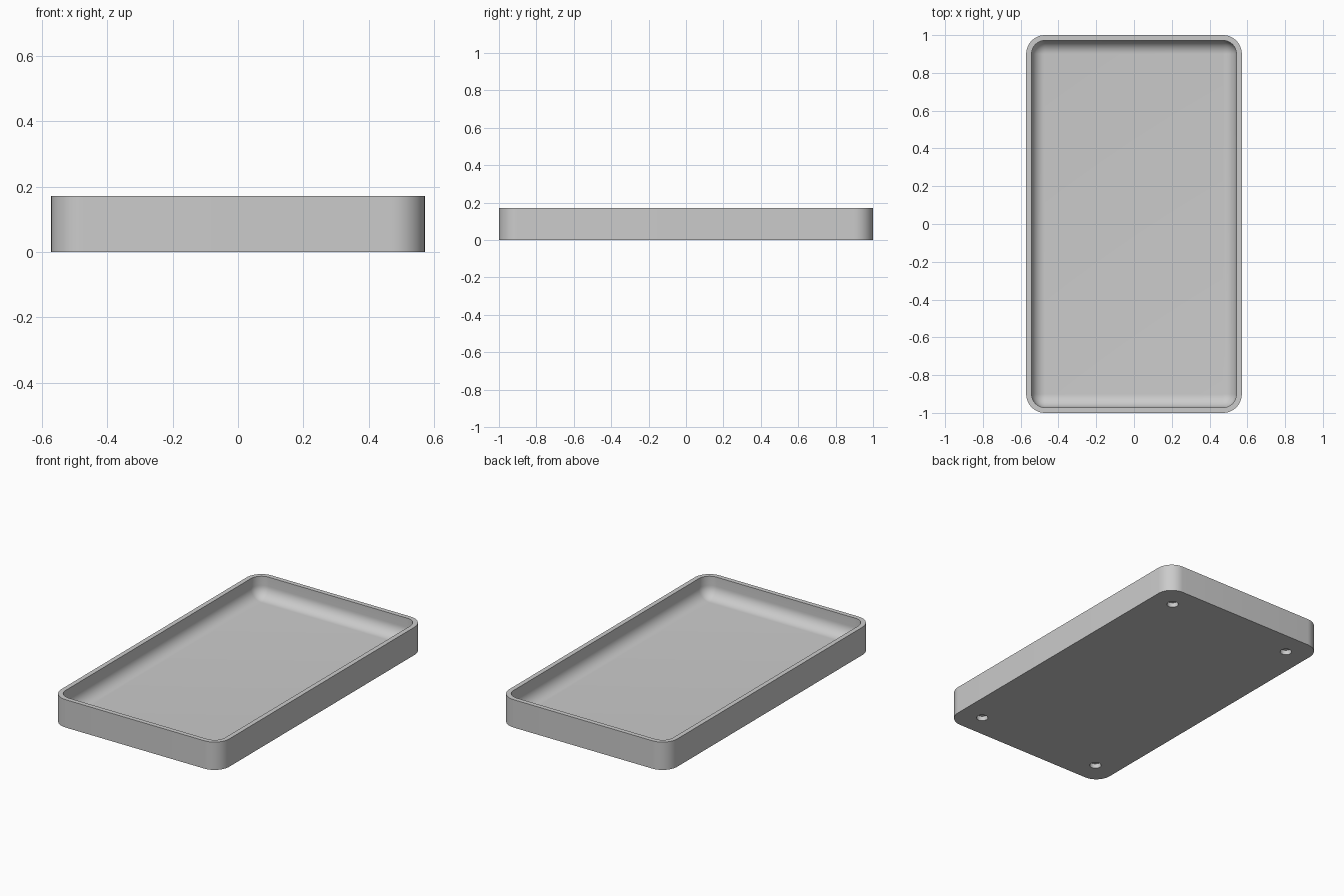
import bpy, bmesh
from math import cos, sin, pi

HALF_X, HALF_Y, HEIGHT = 0.571, 1.0, 0.171
CORNER, WALL, FLOOR, FILLET = 0.1, 0.0286, 0.043, 0.0714
HOLE_X, HOLE_Y, HOLE_R, HOLE_DEPTH = 0.427, 0.856, 0.033, 0.029
SEG = 12

if "Cube" in bpy.data.objects:
    bpy.data.objects.remove(bpy.data.objects["Cube"], do_unlink=True)

grey = bpy.data.materials.new("plain grey")
grey.use_nodes = True
colour = (0.6, 0.6, 0.6, 1)
grey.diffuse_color = colour
grey.node_tree.nodes["Principled BSDF"].inputs["Base Color"].default_value = colour


def ring(bm, inset, z):
    """Rounded rectangle outline, moved inward by inset."""
    r = max(CORNER - inset, 0)
    verts = []
    for k, (sx, sy) in enumerate([(1, 1), (-1, 1), (-1, -1), (1, -1)]):
        cx, cy = sx * (HALF_X - inset - r), sy * (HALF_Y - inset - r)
        for i in range(SEG + 1):
            a = (k + i / SEG) * pi / 2
            verts.append(bm.verts.new((cx + r * cos(a), cy + r * sin(a), z)))
    return verts


# Tray shell: outer wall, rim, inner wall, rounded fillet, floor
steps = [(0, 0), (0, HEIGHT), (WALL, HEIGHT)]
for i in range(SEG + 1):
    a = i / SEG * pi / 2
    steps.append((WALL + FILLET * (1 - cos(a)), FLOOR + FILLET * (1 - sin(a))))

bm = bmesh.new()
rings = [ring(bm, inset, z) for inset, z in steps]
for low, high in zip(rings, rings[1:]):
    for i in range(len(low)):
        j = (i + 1) % len(low)
        bm.faces.new((low[i], low[j], high[j], high[i]))
bm.faces.new(reversed(rings[0]))
bm.faces.new(rings[-1])
bmesh.ops.remove_doubles(bm, verts=bm.verts, dist=1e-4)
bmesh.ops.recalc_face_normals(bm, faces=bm.faces)
mesh = bpy.data.meshes.new("tray")
bm.to_mesh(mesh)
bm.free()
tray = bpy.data.objects.new("tray", mesh)
bpy.context.collection.objects.link(tray)
mesh.materials.append(grey)

# Four shallow round sockets in the underside
for side, sx in (("left", 1), ("right", -1)):
    for end, sy in (("front", -1), ("back", 1)):
        bpy.ops.mesh.primitive_cylinder_add(
            vertices=32, radius=HOLE_R, depth=2 * HOLE_DEPTH,
            location=(sx * HOLE_X, sy * HOLE_Y, 0))
        cutter = bpy.context.object
        cutter.name = f"{end}_{side}_socket_cutter"
        cutter.data.materials.append(grey)
        cutter.hide_render = True
        cutter.hide_set(True)
        cut = tray.modifiers.new(f"{end} {side} socket", "BOOLEAN")
        cut.operation, cut.solver, cut.object = "DIFFERENCE", "EXACT", cutter

# Apply the cuts, then smooth the curves while keeping edges sharp
bpy.ops.object.select_all(action="DESELECT")
tray.select_set(True)
bpy.context.view_layer.objects.active = tray
for name in [m.name for m in tray.modifiers]:
    bpy.ops.object.modifier_apply(modifier=name)
for cutter in [o for o in bpy.data.objects if o.name.endswith("socket_cutter")]:
    bpy.data.objects.remove(cutter, do_unlink=True)
bpy.ops.object.shade_smooth_by_angle(angle=0.52)
